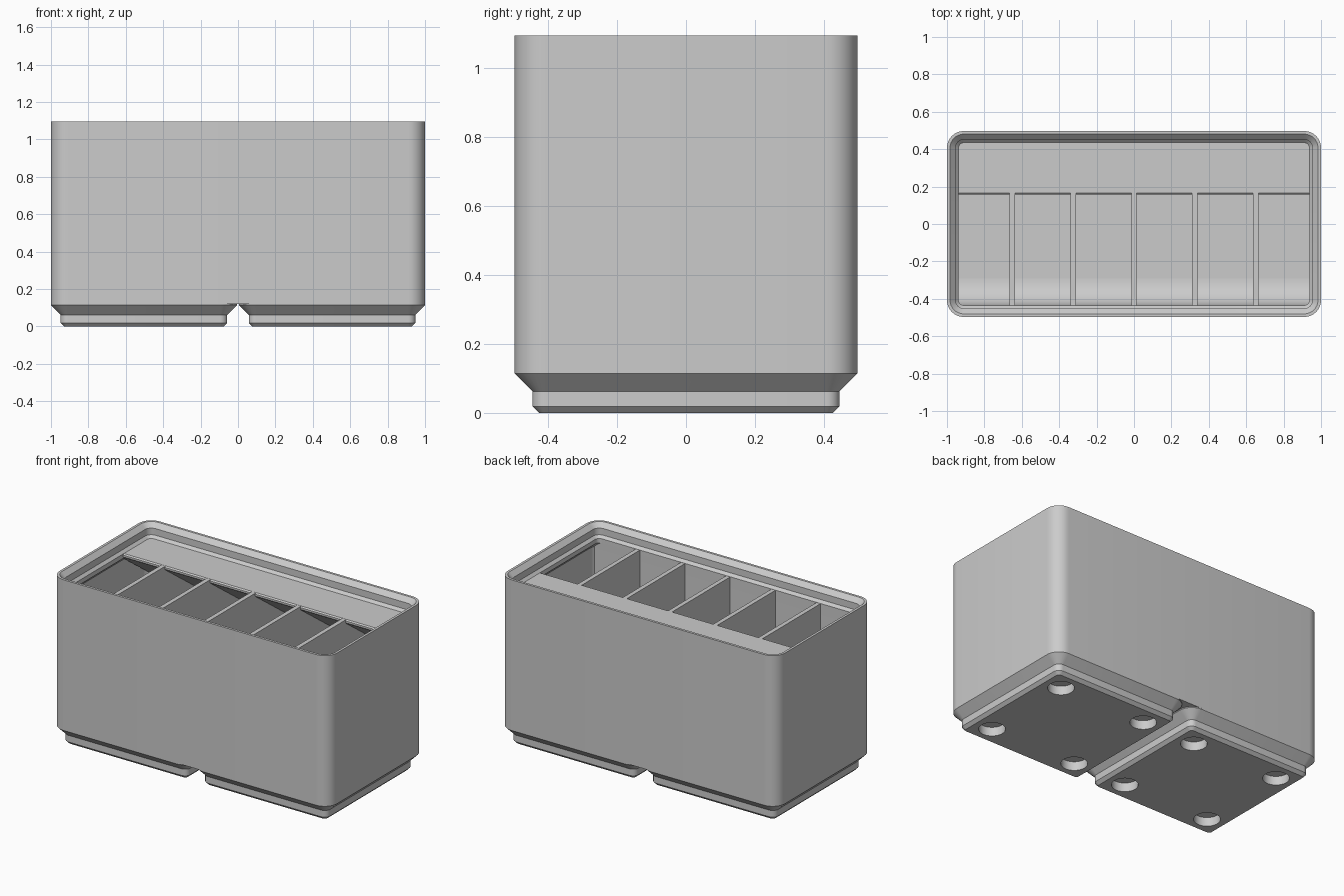
import bpy, bmesh, math

MM = 2 / 83.5          # all dimensions below are in millimetres
HALF_X, HALF_Y, CORNER = 41.75, 20.75, 3.75
FLOOR, DECK, RIM = 7.0, 42.0, 45.72

old = bpy.data.objects.get("Cube")
if old:
    bpy.data.objects.remove(old, do_unlink=True)

grey = bpy.data.materials.new("plain grey")
grey.use_nodes = True
grey.diffuse_color = (0.6, 0.6, 0.6, 1)
grey.node_tree.nodes["Principled BSDF"].inputs["Base Color"].default_value = (0.6, 0.6, 0.6, 1)


def finish(name, bm):
    """Scale to model units and make an object."""
    bmesh.ops.recalc_face_normals(bm, faces=bm.faces)
    bmesh.ops.scale(bm, vec=(MM, MM, MM), verts=bm.verts)
    mesh = bpy.data.meshes.new(name)
    bm.to_mesh(mesh)
    bm.free()
    mesh.materials.append(grey)
    obj = bpy.data.objects.new(name, mesh)
    bpy.context.collection.objects.link(obj)
    return obj


def activate(obj):
    bpy.ops.object.select_all(action="DESELECT")
    obj.select_set(True)
    bpy.context.view_layer.objects.active = obj


def smooth(obj):
    activate(obj)
    bpy.ops.object.shade_smooth_by_angle(angle=math.radians(30))


def rounded_ring(bm, hx, hy, r, z, cx=0, steps=8):
    """Loop of vertices around a rounded rectangle."""
    ring = []
    for k, (sx, sy) in enumerate([(1, 1), (-1, 1), (-1, -1), (1, -1)]):
        for i in range(steps + 1):
            a = math.pi / 2 * (k + i / steps)
            ring.append(bm.verts.new((cx + sx * (hx - r) + r * math.cos(a),
                                      sy * (hy - r) + r * math.sin(a), z)))
    return ring


def loft(name, hx, hy, profile, cx=0):
    """Closed solid through rounded rectangles given as (inset, height)."""
    bm = bmesh.new()
    rings = [rounded_ring(bm, hx - d, hy - d, CORNER - d, z, cx) for d, z in profile]
    n = len(rings[0])
    for a, b in zip(rings, rings[1:]):
        for i in range(n):
            j = (i + 1) % n
            bm.faces.new((a[i], a[j], b[j], b[i]))
    bm.faces.new(rings[0])
    bm.faces.new(rings[-1])
    return finish(name, bm)


def prism(name, outline, x0, x1):
    """Side outline in (y, z) extruded along x."""
    bm = bmesh.new()
    face = bm.faces.new([bm.verts.new((x0, y, z)) for y, z in outline])
    out = bmesh.ops.extrude_face_region(bm, geom=[face])
    verts = [v for v in out["geom"] if isinstance(v, bmesh.types.BMVert)]
    bmesh.ops.translate(bm, verts=verts, vec=(x1 - x0, 0, 0))
    return finish(name, bm)


# Bin shell: outer wall, stacking lip, lip support, inner wall and floor
shell = loft("bin_shell", HALF_X, HALF_Y, [
    (0, 5), (0, RIM), (0.68, RIM), (1.9, 44.5), (1.9, 42.7), (2.6, DECK),
    (2.6, 40.8), (0.95, 39.15), (0.95, FLOOR)])
smooth(shell)

# Two stepped feet with four round magnet recesses each
for name, cx in (("right_foot", -21), ("left_foot", 21)):
    foot = loft(name, HALF_Y, HALF_Y,
                [(2.95, 0), (2.15, 0.8), (2.15, 2.6), (0, 4.75), (0, 5.02)], cx)
    bm = bmesh.new()
    for sx in (-13, 13):
        for sy in (-13, 13):
            hole = bmesh.ops.create_cone(bm, cap_ends=True, segments=40,
                                         radius1=3.25, radius2=3.25, depth=4.8)
            bmesh.ops.translate(bm, verts=hole["verts"], vec=(cx + sx, sy, 0))
    cutter = finish("recess_cutter", bm)
    cutter.hide_render = True
    cut = foot.modifiers.new("recesses", "BOOLEAN")
    cut.operation, cut.solver, cut.object = "DIFFERENCE", "EXACT", cutter
    activate(foot)
    bpy.ops.object.modifier_apply(modifier=cut.name)
    bpy.data.objects.remove(cutter, do_unlink=True)
    smooth(foot)

# Label shelf along the back, with a sloped underside
prism("label_shelf", [(19.9, DECK), (6.9, DECK), (6.55, 41.7), (6.55, 41.2),
                      (6.8, 40.9), (19.9, 31.4)], -40.2, 40.2)

# Front fill with a curved scoop down to the floor
R, FRONT = 6.0, -18.15
arc = [(FRONT + R - R * math.cos(t), FLOOR + R - R * math.sin(t))
       for t in (math.pi / 2 * i / 10 for i in range(11))]
scoop = prism("front_scoop", [(-19.9, DECK - 0.01), (FRONT, DECK - 0.01)] + arc
              + [(FRONT + R, FLOOR - 0.5), (-19.9, FLOOR - 0.5)], -40.2, 40.2)
smooth(scoop)

# Five dividers making six equal compartments
PITCH = (2 * HALF_X - 1.9) / 6
for i in range(-2, 3):
    x = i * PITCH
    prism(f"divider_{i + 3}", [(-19.9, FLOOR - 0.5), (19.9, FLOOR - 0.5),
                               (19.9, DECK - 0.02), (-19.9, DECK - 0.02)],
          x - 0.6, x + 0.6)
